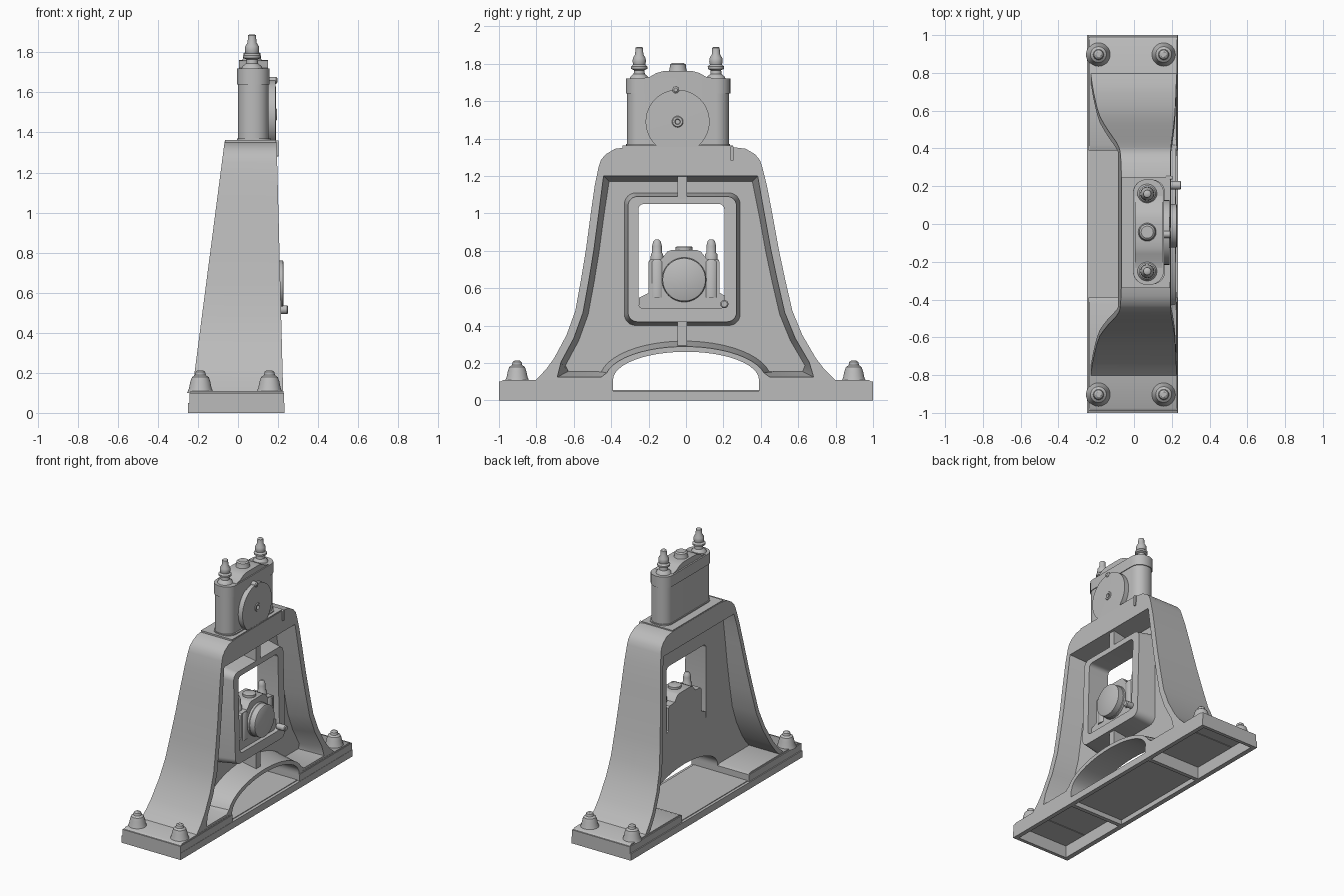
import bpy, bmesh, math

cube = bpy.data.objects.get("Cube")
if cube:
    bpy.data.objects.remove(cube)

grey = bpy.data.materials.new("cast_iron_grey")
grey.use_nodes = True
COLOUR = (0.5, 0.5, 0.5, 1)
grey.diffuse_color = COLOUR
grey.node_tree.nodes["Principled BSDF"].inputs["Base Color"].default_value = COLOUR


def finish(name, bm):
    bmesh.ops.remove_doubles(bm, verts=bm.verts, dist=0.0005)
    bmesh.ops.recalc_face_normals(bm, faces=bm.faces)
    mesh = bpy.data.meshes.new(name)
    bm.to_mesh(mesh)
    bm.free()
    obj = bpy.data.objects.new(name, mesh)
    bpy.context.collection.objects.link(obj)
    mesh.materials.append(grey)
    bpy.ops.object.select_all(action='DESELECT')
    obj.select_set(True)
    bpy.context.view_layer.objects.active = obj
    bpy.ops.object.shade_smooth_by_angle(angle=math.radians(35))


def plate(name, loops, low, high, flat=False):
    """Extrude an outline with holes: (y, z) along x, or (x, y) along z if flat.
    low and high are numbers, or functions of z that slope the face."""
    curve = bpy.data.curves.new(name, 'CURVE')
    curve.dimensions, curve.fill_mode, curve.extrude = '2D', 'BOTH', 0.5
    for loop in loops:
        spline = curve.splines.new('POLY')
        spline.points.add(len(loop) - 1)
        spline.use_cyclic_u = True
        for p, (a, b) in zip(spline.points, loop):
            p.co = (a, b, 0, 1)
    temp = bpy.data.objects.new(name, curve)
    bpy.context.collection.objects.link(temp)
    graph = bpy.context.evaluated_depsgraph_get()
    mesh = bpy.data.meshes.new_from_object(temp.evaluated_get(graph))
    bm = bmesh.new()
    bm.from_mesh(mesh)
    bpy.data.objects.remove(temp)
    bpy.data.curves.remove(curve)
    bpy.data.meshes.remove(mesh)
    for v in bm.verts:
        a, b, c = v.co
        side = low if c < 0 else high
        depth = side(b) if callable(side) else side
        v.co = (a, b, depth) if flat else (depth, a, b)
    finish(name, bm)


def draft(name, deep, shallow, low, high):
    """Closed sloping wedge: from the shallow outline in front to the deep one behind."""
    bm = bmesh.new()
    rings = [[bm.verts.new((high(z) - 0.004, y, z)) for y, z in shallow],
             [bm.verts.new((low, y, z)) for y, z in deep],
             [bm.verts.new((low, y, z)) for y, z in shallow]]
    n = len(deep)
    for r in range(3):
        a, b = rings[r], rings[(r + 1) % 3]
        for i in range(n):
            j = (i + 1) % n
            bm.faces.new((a[i], a[j], b[j], b[i]))
    finish(name, bm)


def lathe(name, profile, loc, along_x=False, sides=32):
    """Turn a (radius, height) profile about a vertical axis or the x axis."""
    bm = bmesh.new()
    rings = []
    for r, h in profile:
        ring = []
        for i in range(sides):
            t = 2 * math.pi * i / sides
            a, b = r * math.cos(t), r * math.sin(t)
            co = (h, a, b) if along_x else (a, b, h)
            ring.append(bm.verts.new([p + q for p, q in zip(co, loc)]))
        rings.append(ring)
    for lo, hi in zip(rings, rings[1:]):
        for i in range(sides):
            j = (i + 1) % sides
            bm.faces.new((lo[i], lo[j], hi[j], hi[i]))
    bm.faces.new(rings[0])
    bm.faces.new(rings[-1])
    finish(name, bm)


def rounded(a0, a1, b0, b1, r, steps=6):
    pts = []
    for k, (a, b) in enumerate(((a1 - r, b1 - r), (a0 + r, b1 - r), (a0 + r, b0 + r), (a1 - r, b0 + r))):
        for i in range(steps + 1):
            t = math.pi / 2 * (k + i / steps)
            pts.append((a + r * math.cos(t), b + r * math.sin(t)))
    return pts


def rect(a0, a1, b0, b1):
    return [(a0, b0), (a1, b0), (a1, b1), (a0, b1)]


def lean(s, pts):
    """Place a half profile on side s, the top drifting slightly to the front."""
    return [(s * h - 0.03 * min(z / 1.25, 1), z) for h, z in pts]


def both(pts):
    return lean(1, pts) + lean(-1, pts)[::-1]


def inset(pts, t):
    out = []
    for i, (h, z) in enumerate(pts):
        p, q = pts[max(i - 1, 0)], pts[min(i + 1, len(pts) - 1)]
        dh, dz = q[0] - p[0], q[1] - p[1]
        n = math.hypot(dh, dz)
        out.append((h - dz / n * t, z + dh / n * t))
    return out


def ellipse(a, b, t0, t1, steps):
    angles = [math.radians(t0 + (t1 - t0) * i / steps) for i in range(steps + 1)]
    return [(a * math.cos(t), 0.11 + b * math.sin(t)) for t in angles]


def back_x(z):
    return -0.215 + (z - 0.215) * 0.13


def front_x(z):
    return 0.228 - 0.026 * z


def frame_x(z):
    return front_x(z) - 0.02


# Half outline of the flared frame
flare = [(0.80, 0.11), (0.745, 0.165), (0.70, 0.225), (0.63, 0.35), (0.58, 0.48), (0.545, 0.65),
         (0.515, 0.81), (0.485, 1.0), (0.46, 1.15), (0.437, 1.25), (0.425, 1.285),
         (0.40, 1.315), (0.35, 1.345), (0.27, 1.355)]
inner = inset(flare, 0.032)
outline = lean(-1, flare)[::-1] + [(-0.8, 0.095), (-0.39, 0.095)] + ellipse(0.39, 0.15, 180, 0, 24) \
    + [(0.39, 0.095), (0.8, 0.095)] + lean(1, flare)


def recess(t):
    """Outline of the pocket in the front, shrunk by t."""
    low = ellipse(0.43 + t, 0.178 + t, 86, 12, 10) + [(0.45 + t, 0.125 + t), (0.685 - 2 * t, 0.125 + t)]
    return both(low + inset(flare, 0.042 + t)[2:8] + [(0.412 - t, 1.2 - t)])


# Side walls, web, front rim
WEB = 0.055
for s, side in ((1, "rear"), (-1, "front")):
    plate(side + "_wall", [lean(s, flare) + lean(s, inner)[::-1]], back_x, front_x)
window = rounded(-0.255, 0.205, 0.49, 1.05, 0.03)
plate("web", [outline, window], 0.015, WEB)
plate("front_rim", [outline, recess(0)], 0.04, front_x)
draft("recess_slope", recess(0.03), recess(0), WEB - 0.005, front_x)

# Window frame and its short ribs
frame = rounded(-0.31, 0.27, 0.42, 1.09, 0.05)
plate("window_frame", [frame, window], 0.02, frame_x)
draft("frame_slope", rounded(-0.33, 0.29, 0.4, 1.11, 0.06), frame, WEB - 0.005, frame_x)
for name, z0, z1 in (("lower_rib", 0.27, 0.44), ("upper_rib", 1.07, 1.22)):
    plate(name, [rect(-0.045, 0.005, z0, z1)], 0.04, 0.18)

# Top beam closing the frame
shoulder = [(0.42, 1.225)] + flare[-5:]
plate("top_beam", [both(shoulder)], back_x, front_x)
plate("top_lip", [rect(-0.34, 0.25, 1.345, 1.362)], -0.065, 0.19)

# Hollow base, floor and feet, open underneath
foot_pockets = [rect(-0.215, 0.2, s * 0.42, s * 0.975) for s in (1, -1)]
plate("base_rim", [rect(-0.25, 0.232, -1, 1), rect(-0.215, 0.2, -0.39, 0.39)] + foot_pockets,
      0, 0.05, flat=True)
plate("base_floor", [rect(-0.23, 0.21, -0.4, 0.4)], 0.035, 0.055, flat=True)
for s, side, pocket in ((1, "rear", foot_pockets[0]), (-1, "front", foot_pockets[1])):
    plate(side + "_foot_rim", [rect(-0.242, 0.23, s * 0.39, s), pocket], 0.045, 0.1, flat=True)
    lid = [(0.39, 0.09), (0.998, 0.09), (0.99, 0.1), (0.975, 0.11), (0.42, 0.11), (0.39, 0.1)]
    plate(side + "_foot_lid", [[(s * y, z) for y, z in lid]], -0.236, 0.227)
    for i, x in enumerate((-0.188, 0.157)):
        lathe(f"{side}_foot_stud_{i + 1}",
              [(0.066, 0.1), (0.056, 0.125), (0.05, 0.155), (0.042, 0.178), (0.028, 0.188),
               (0.024, 0.205), (0.014, 0.212)],
              (x, s * 0.9 - 0.003, 0))

# Upper bearing housing
plate("housing", [rounded(0.0, 0.153, -0.315, 0.23, 0.07)], 1.34, 1.66, flat=True)
plate("housing_foot", [rounded(-0.006, 0.165, -0.32, 0.235, 0.07)], 1.34, 1.37, flat=True)
plate("housing_cap", [rounded(-0.006, 0.158, -0.322, 0.237, 0.075)], 1.64, 1.72, flat=True)
hump = [(0.2, 1.70), (0.19, 1.722), (0.15, 1.73), (0.115, 1.75), (0.08, 1.76), (0.04, 1.762)]
plate("housing_crown", [[(s * h - 0.043, z) for s, run in ((1, hump), (-1, hump[::-1])) for h, z in run]],
      0.005, 0.15)
lathe("crown_plug", [(0.052, 1.75), (0.045, 1.77), (0.042, 1.795), (0.032, 1.803)], (0.07, -0.043, 0))
for i, y in enumerate((-0.25, 0.16)):
    lathe(f"oil_cup_{i + 1}",
          [(0.055, 1.71), (0.048, 1.73), (0.03, 1.745), (0.028, 1.765), (0.043, 1.772), (0.044, 1.785),
           (0.032, 1.795), (0.036, 1.81), (0.034, 1.83), (0.022, 1.85), (0.02, 1.885), (0.012, 1.89)],
          (0.07, y, 0))
lathe("housing_disc", [(0.171, 0.12), (0.171, 0.188), (0.03, 0.19),
                       (0.026, 0.195), (0.015, 0.195), (0.012, 0.18)], (0, -0.045, 1.49), True, 48)
lathe("disc_pin", [(0.018, 0.15), (0.018, 0.19), (0.01, 0.197)], (0, -0.055, 1.66), True, 16)
plate("beam_lug", [rounded(0.235, 0.255, 1.28, 1.36, 0.009)], 0.17, 0.203)

# Lower bearing inside the window
body = [(-0.25, 0.48), (0.225, 0.48), (0.225, 0.55), (0.18, 0.575), (0.18, 0.74), (0.17, 0.752),
        (0.11, 0.757), (0.08, 0.795), (0.06, 0.803), (-0.08, 0.803), (-0.1, 0.795), (-0.13, 0.757),
        (-0.19, 0.752), (-0.2, 0.74), (-0.2, 0.575), (-0.25, 0.55)]
plate("bearing_body", [body], 0.015, 0.165)
lathe("bearing_plug", [(0.045, 0.8), (0.045, 0.82), (0.035, 0.824)], (0.1, -0.01, 0))
for i, y in enumerate((-0.155, 0.135)):
    lathe(f"bearing_column_{i + 1}", [(0.045, 0.55), (0.045, 0.74), (0.038, 0.752)], (0.13, y, 0))
    lathe(f"bearing_cup_{i + 1}",
          [(0.035, 0.745), (0.033, 0.78), (0.026, 0.79), (0.026, 0.825), (0.02, 0.85), (0.01, 0.86)],
          (0.1, y, 0))
lathe("bearing_disc", [(0.122, 0.12), (0.118, 0.18), (0.115, 0.183), (0.115, 0.224), (0.108, 0.228)],
      (0, -0.01, 0.645), True, 48)
lathe("drain_tap", [(0.022, 0.18), (0.022, 0.245), (0.016, 0.25)], (0, 0.205, 0.515), True, 16)
